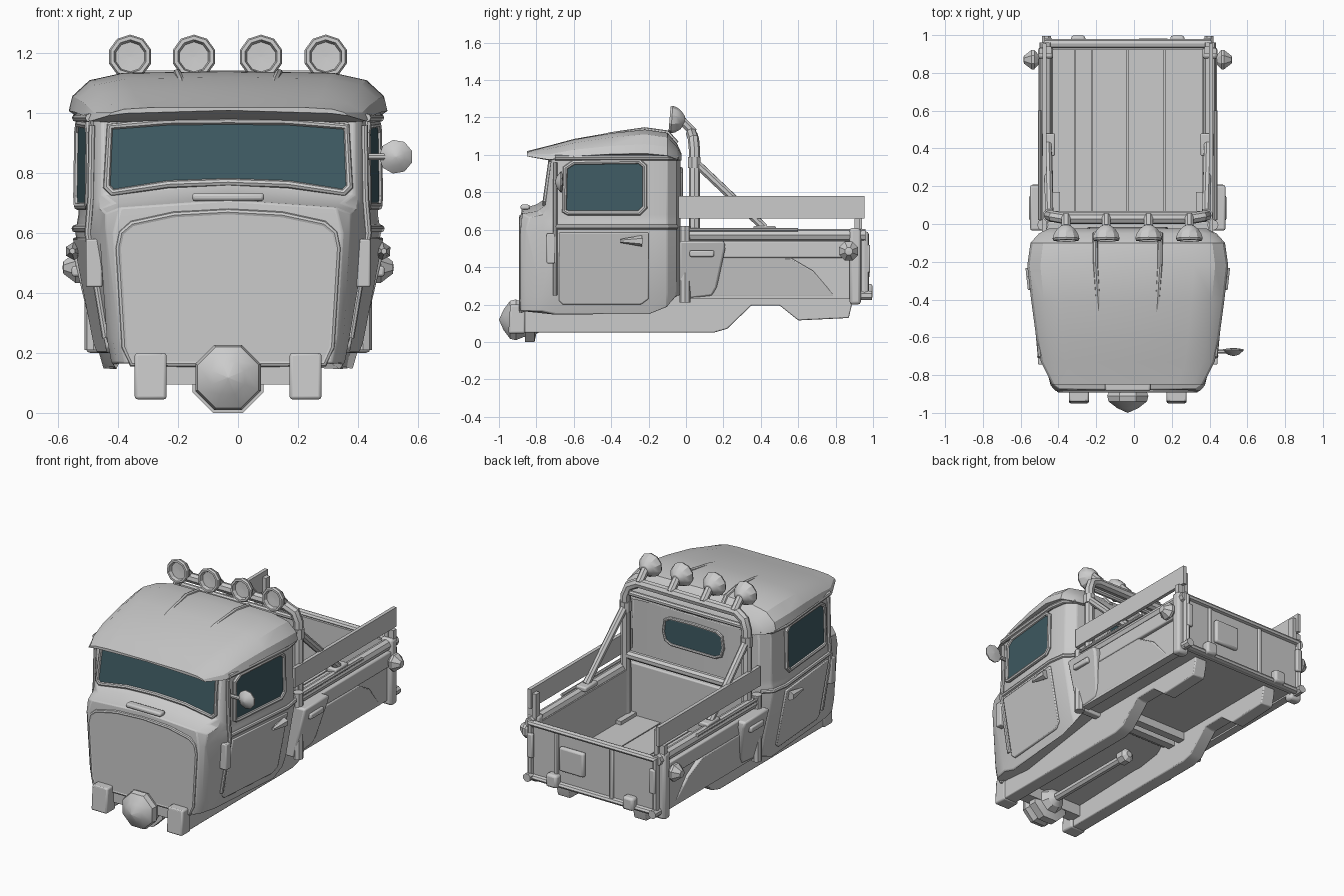
import bpy, bmesh, math
from mathutils import Vector

if "Cube" in bpy.data.objects:
    bpy.data.objects.remove(bpy.data.objects["Cube"])

CX = -0.033          # truck centreline (the single mirror pushes the body off-centre)
glass = bpy.data.materials.new("glass")
glass.diffuse_color = (0.05, 0.105, 0.125, 1)
glass.use_nodes = True
glass.node_tree.nodes["Principled BSDF"].inputs["Base Color"].default_value = glass.diffuse_color


def lerp(table, v):
    if v <= table[0][0]:
        return table[0][1]
    for (a, p), (b, q) in zip(table, table[1:]):
        if v <= b:
            return p + (q - p) * (v - a) / (b - a)
    return table[-1][1]


def side(y, z):      # half width of the cab at a point
    w = lerp([(.16, .415), (.25, .445), (.6, .51), (.66, .5), (.98, .495)], z)
    return w * lerp([(-.7, .91), (-.2, 1), (-.1, .97), (-.05, .87)], y)


def make(name, verts, faces, mirror=False, bevel=0, mat=None):
    me = bpy.data.meshes.new(name)
    me.from_pydata([tuple(v) for v in verts], [], faces)
    bm = bmesh.new()
    bm.from_mesh(me)
    bmesh.ops.remove_doubles(bm, verts=bm.verts, dist=1e-5)
    bmesh.ops.recalc_face_normals(bm, faces=bm.faces)
    bm.to_mesh(me)
    bm.free()
    ob = bpy.data.objects.new(name, me)
    bpy.context.collection.objects.link(ob)
    ob.location.x = CX
    if mat:
        me.materials.append(mat)
    if bevel:
        b = ob.modifiers.new("bevel", 'BEVEL')
        b.width, b.segments, b.limit_method = bevel, 2, 'ANGLE'
    if mirror:
        ob.modifiers.new("mirror", 'MIRROR')
    return ob


def loft(name, rings, **kw):
    n = len(rings[0])
    faces = [(i*n + j, i*n + (j+1) % n, (i+1)*n + (j+1) % n, (i+1)*n + j)
             for i in range(len(rings)-1) for j in range(n)]
    faces += [tuple(range(n)), tuple(range((len(rings)-1)*n, len(rings)*n))]
    return make(name, [p for r in rings for p in r], faces, **kw)


def both(half):      # half outline starting and ending on the centreline -> full ring
    return half + [(-p[0],) + tuple(p[1:]) for p in half[-2:0:-1]]


def box(name, lo, hi, **kw):
    return loft(name, [[(lo[0], lo[1], z), (hi[0], lo[1], z), (hi[0], hi[1], z), (lo[0], hi[1], z)]
                       for z in (lo[2], hi[2])], **kw)


def prism(name, pts, fn, a, b, **kw):     # outline extruded through mapping fn(u, v, depth)
    return loft(name, [[fn(u, v, t) for u, v in pts] for t in (a, b)], **kw)


def lathe(name, prof, n, origin, axis, **kw):
    q, o = Vector((0, 0, 1)).rotation_difference(Vector(axis)), Vector(origin)
    ang = [(k+.5)*math.tau/n for k in range(n)]
    return loft(name, [[o + q @ Vector((max(r, 1e-4)*math.cos(a), max(r, 1e-4)*math.sin(a), h)) for a in ang]
                       for r, h in prof], **kw)


def rod(name, a, b, r, n=8, r2=None, **kw):
    d = Vector(b) - Vector(a)
    return lathe(name, [(r, 0), (r2 or r, d.length)], n, a, d.normalized(), **kw)


def tube(name, pts, r, cyclic=False, **kw):
    cu = bpy.data.curves.new(name, 'CURVE')
    cu.dimensions, cu.bevel_depth, cu.bevel_resolution, cu.use_fill_caps = '3D', r, 2, True
    sp = cu.splines.new('POLY')
    sp.points.add(len(pts)-1)
    sp.use_cyclic_u = cyclic
    for p, c in zip(sp.points, pts):
        p.co = (*c, 1)
    tmp = bpy.data.objects.new(name, cu)
    bpy.context.collection.objects.link(tmp)
    me = tmp.evaluated_get(bpy.context.evaluated_depsgraph_get()).to_mesh()
    v, f = [x.co.copy() for x in me.vertices], [tuple(p.vertices) for p in me.polygons]
    bpy.data.objects.remove(tmp)
    return make(name, v, f, **kw)


def yz(u, v, t): return (t, u, v)
def yz_lean(u, v, t): return (t - max(0, t - .44)*.9*(.54 - v)/.3, u, v)   # leans in towards the bottom
def cab_side(u, v, t): return (side(u, v) + t, u, v)
def screen(u, v, t): return (u, -.75 + (v - .75)*.14 - t, v)
def xz(u, v, t): return (u, t, v)


# cab body: rings from sill to roof line
def cab_ring(front, zs):
    ys = (-.7, -.2, -.1, -.05)
    return both(front + [(side(y, z), y, z) for y, z in zip(ys, zs)] + [(.3, -.03, zs[3]), (0, -.03, zs[3])])

def nose(k, z, y=-.885):
    return [(0, y, z), (.36*k, y, z), (.385*k, y+.03, z), (.405*k, -.77, z)]

cab = [cab_ring(nose(.96, .165), (.15, .145, .185, .25)),
       cab_ring(nose(1, .25), (.25, .25, .26, .3)),
       cab_ring(nose(1.06, .6), (.6,)*4),
       cab_ring([(0, -.88, .71), (.36, -.875, .685), (.41, -.84, .665), (.43, -.76, .65)], (.645,)*4),
       cab_ring([(0, -.80, .735), (.38, -.79, .70), (.425, -.77, .68), (.44, -.74, .67)], (.66,)*4),
       cab_ring([(0, -.752, .765), (.42, -.752, .73), (.432, -.742, .72), (.443, -.725, .70)], (.68,)*4),
       cab_ring([(0, -.72, .99), (.42, -.72, .98), (.432, -.71, .98), (.443, -.705, .98)], (.98,)*4)]
loft("cab_body", cab, bevel=.006)

# roof with visor: (y, half width, eave, crown)
roof = [(-.85, .40, .985, 1.02), (-.73, .46, .955, 1.05), (-.6, .485, .97, 1.085), (-.4, .512, .975, 1.12),
        (-.22, .532, .975, 1.14), (-.1, .515, .965, 1.122), (-.05, .47, .955, 1.065), (-.025, .42, .96, 1.01)]
loft("roof", [both([(0, y, e+.025), (w-.06, y, e+.015), (w, y, e+(t-e)*.2), (w-.012, y, e+(t-e)*.5),
                    (w*.87, y, e+(t-e)*.82), (w*.66, y, e+(t-e)*.97), (0, y, t)]) for y, w, e, t in roof])
tube("drip_rail", [(side(y, .97)+.012, y, .985) for y in (-.7, -.45, -.2, -.1, -.05)], .014, mirror=True)
crown = [(y, t) for y, w, e, t in roof]
rib = [(-.05, .172, .008), (-.1, .172, .008), (-.22, .17, .006), (-.4, .158, .0), (-.58, .145, -.012)]
tube("roof_rib", [(x, y, lerp(crown, y) - .012 + d) for y, x, d in rib], .014, mirror=True)

# glass and trims
ws = both([(0, .77), (.2, .763), (.385, .735), (.405, .755), (.395, .955), (.2, .973), (0, .975)])
prism("windscreen", ws, screen, -.02, .006, mat=glass)
tube("windscreen_trim", [screen(u, v, .004) for u, v in ws], .013, True)
sw = [(-.65, .70), (-.63, .69), (-.25, .69), (-.22, .72), (-.22, .94), (-.25, .965), (-.6, .96), (-.645, .93)]
prism("side_window", sw, cab_side, -.02, .008, mat=glass, mirror=True)
tube("side_window_trim", [cab_side(u, v, .006) for u, v in sw], .014, True, mirror=True)
rw = both([(0, .76), (.15, .76), (.19, .78), (.205, .83), (.195, .9), (.16, .92), (0, .925)])
prism("rear_window", rw, xz, -.05, -.023, mat=glass)
tube("rear_window_trim", [xz(u, v, -.026) for u, v in rw], .01, True)

# nose panel, badge bar and doors
gp = both([(0, .165), (.32, .165), (.345, .22), (.365, .55), (.355, .6), (.32, .63), (.18, .66), (0, .67)])
prism("grille_panel", gp, xz, -.84, -.889)
tube("grille_trim", [xz(u, v, -.88) for u, v in gp], .012, True)
box("nose_bar", (-.12, -.885, .707), (.12, -.835, .734), bevel=.01)
door = [(-.68, .22), (-.66, .2), (-.24, .2), (-.2, .23), (-.2, .585), (-.68, .585)]
prism("door_panel", door, cab_side, -.02, .012, mirror=True, bevel=.006)
tube("belt_line", [(side(y, .615)+.002, y, .615) for y in (-.7, -.45, -.2, -.1, -.05)], .013, mirror=True)
tube("door_front_seam", [cab_side(-.70, z, .004) for z in (.96, .72, .6, .25)], .012, mirror=True)
box("door_hinge", (.42, -.745, .42), (.475, -.7, .58), mirror=True, bevel=.006)
rod("door_handle", (.515, -.235, .54), (.52, -.35, .54), .03, 6, .01, mirror=True)
rod("handle_post", (.46, -.27, .54), (.53, -.27, .54), .018, 6, mirror=True)

# wing mirror, one side only
rod("mirror_stem", (.43, -.675, .855), (.56, -.675, .855), .012)
lathe("wing_mirror", [(0, 0), (.03, .008), (.057, .03), (.057, .037), (0, .045)], 9, (.56, -.7, .855), (0, 1, 0))

# chassis
rail = [(-.94, .05), (.15, .05), (.22, .07), (.35, .195), (.5, .195), (.6, .115), (.87, .128), (.89, .21),
        (.89, .26), (-.84, .26), (-.88, .2), (-.94, .2)]
prism("chassis_rail", rail, yz, .22, .305, mirror=True, bevel=.006)
prism("frame_horn", [(-.95, .045), (-.86, .045), (-.86, .2), (-.94, .2)], yz, .205, .312, mirror=True, bevel=.01)
box("front_crossmember", (-.22, -.88, .095), (.22, -.8, .17))
for i, y in enumerate((.02, .11)):
    box(f"crossmember_{i}", (-.22, y, .19), (.22, y+.05, .24))
lathe("differential", [(0, 0), (.06, .025), (.11, .06), (.118, .09), (.1, .13), (.1, .14), (.128, .14), (.128, .19),
                       (.08, .2), (.06, .24), (.03, .26)], 8, (0, -1, .118), (0, 1, 0))
rod("drive_shaft", (0, -.8, .118), (0, -.12, .118), .026)
lathe("shaft_joint", [(.02, 0), (.045, .02), (.045, .07), (.02, .09)], 8, (0, -.17, .118), (0, 1, 0))

# load bed
for i, (a, b) in enumerate(((-.40, -.283), (-.277, -.193), (-.187, -.003), (.003, .192), (.198, .40))):
    box(f"floor_plank_{i}", (a, -.02, .25), (b, .95, .278))
box("floor_base", (-.42, -.02, .24), (.42, .95, .262))
box("bed_side", (.395, -.03, .23), (.445, .93, .57), mirror=True)
box("bed_front_wall", (-.44, -.035, .22), (.44, .015, .6), bevel=.008)
box("side_upper_panel", (.44, .0, .45), (.472, .88, .54), mirror=True, bevel=.008)
low = [(.1, .24), (.80, .24), (.68, .38), (.56, .45), (.1, .45)]
prism("side_lower_panel", low, yz_lean, .43, .487, mirror=True, bevel=.008)
tube("bed_top_rail", [(.435, -.02, .572), (.435, .96, .572)], .033, mirror=True)
rod("side_rod", (.465, .02, .6), (.465, .6, .6), .01, mirror=True)
pod = [(-.035, .225), (.14, .245), (.165, .29), (.21, .5), (.205, .54), (-.035, .54)]
prism("side_pod", pod, yz_lean, .42, .52, mirror=True, bevel=.012)
box("pod_latch", (.495, .02, .455), (.522, .15, .49), mirror=True, bevel=.008)
tube("front_bed_post", [(.45, -.005, .21), (.45, -.005, .62)], .03, mirror=True)
box("roll_bar_foot", (.36, .02, .27), (.41, .17, .3), mirror=True)
box("side_board", (.43, -.04, .66), (.452, .955, .78), mirror=True)
for i, y in enumerate((.02, .9)):
    box(f"board_stake_{i}", (.405, y, .55), (.432, y+.04, .75), mirror=True)
box("rear_corner_post", (.395, .875, .2), (.475, .935, .61), mirror=True, bevel=.015)
box("rear_post_cap", (.435, .9, .58), (.47, .93, .66), mirror=True)

# tailgate and rear fittings
box("tailgate", (-.44, .92, .235), (.44, .955, .57))
tube("tailgate_frame", [(-.43, .955, .575), (.43, .955, .575), (.43, .955, .245), (-.43, .955, .245)], .024, True)
for i, x in enumerate((-.13, .25)):
    box(f"tailgate_rib_{i}", (x-.012, .95, .25), (x+.012, .967, .56), bevel=.005)
box("number_plate", (.05, .95, .34), (.22, .982, .49), bevel=.012)
box("tailgate_latch", (.225, .94, .23), (.3, .998, .31), mirror=True, bevel=.014)
rod("rear_bumper_stub", (.43, .93, .248), (.43, .995, .248), .026, mirror=True)
box("rear_reflector", (.40, .96, .37), (.44, .985, .52), mirror=True, bevel=.008)
lathe("tail_lamp", [(.02, 0), (.055, .03), (.055, .045), (.022, .085), (0, .088)], 8, (.465, .87, .485), (1, 0, 0),
      mirror=True)

# roll bar with braces
hoop = [(.415, .045, .27), (.415, .045, 1.03), (.395, .04, 1.085), (.34, .03, 1.113), (0, .03, 1.113)]
tube("roll_bar", hoop + [(-x, y, z) for x, y, z in hoop[-2::-1]], .03)
for i, (z, r) in enumerate(((1.045, .016), (.66, .026))):
    rod(f"roll_bar_cross_{i}", (-.41, .045, z), (.41, .045, z), r)
rod("roll_bar_brace", (.415, .05, .96), (.425, .42, .61), .023, mirror=True)
lathe("roll_bar_collar", [(.036, 0), (.036, .06)], 8, (.415, .045, .93), (0, 0, 1), mirror=True)
box("brace_foot", (.385, .36, .59), (.455, .48, .62), mirror=True, bevel=.008)

# roof lamps
for i, x in enumerate((-.327, -.114, .11, .326)):
    lathe(f"roof_lamp_{i}", [(0, .025), (.05, .022), (.056, 0), (.068, 0), (.074, .012), (.067, .035), (.05, .06),
                             (.025, .08), (0, .085)], 10, (x, -.088, 1.19), (0, .99, -.08))
    rod(f"lamp_bracket_{i}", (x, -.02, 1.182), (x, .04, 1.12), .025)

# smooth shading with sharp edges kept
bpy.ops.object.select_all(action='SELECT')
bpy.context.view_layer.objects.active = bpy.data.objects["cab_body"]
bpy.ops.object.shade_smooth_by_angle(angle=math.radians(28))
